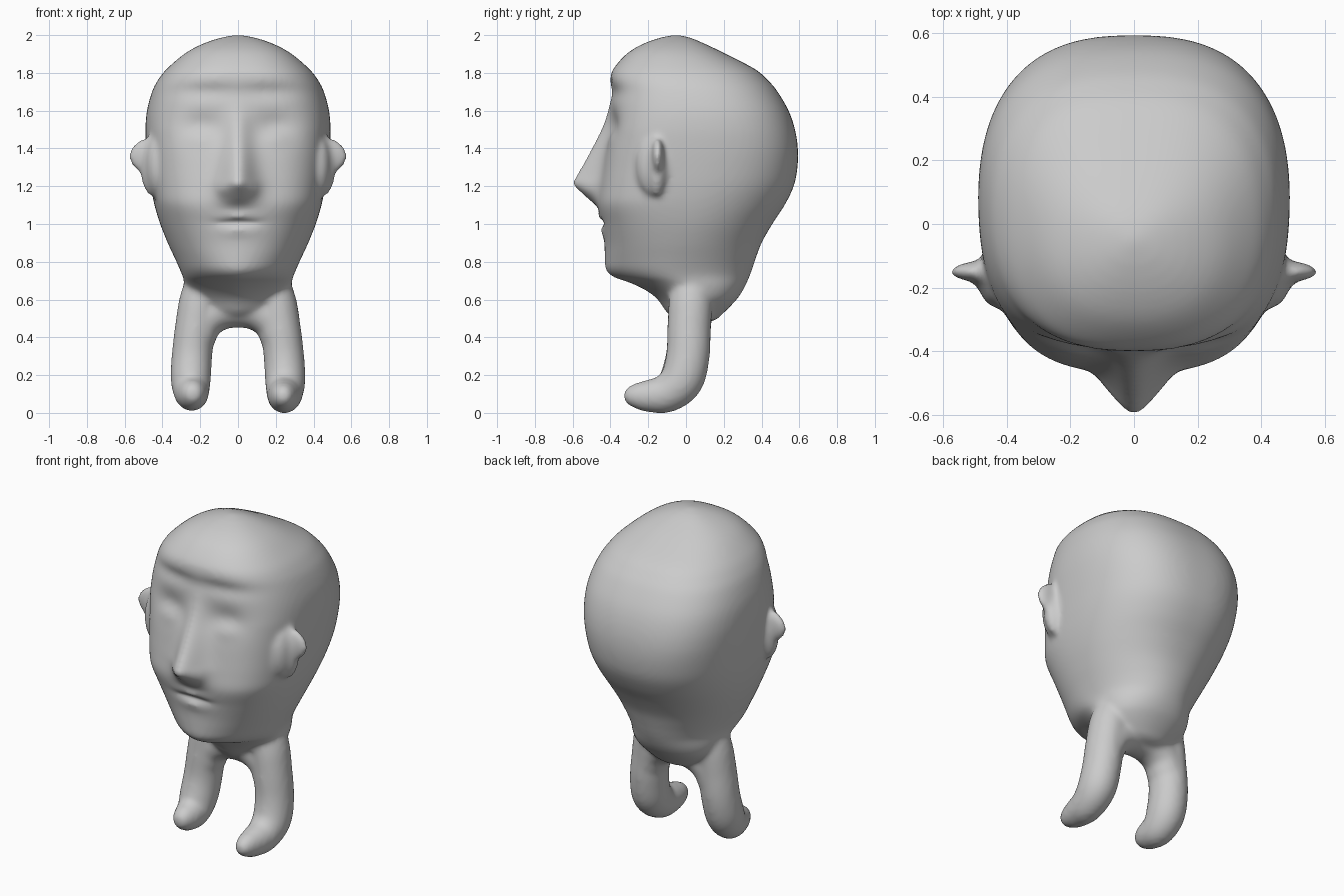
import bpy, bmesh, math
from mathutils import Vector, Matrix

if "Cube" in bpy.data.objects:
    bpy.data.objects.remove(bpy.data.objects["Cube"], do_unlink=True)

clay = bpy.data.materials.new("grey_clay")
clay.use_nodes = True
GREY = (0.6, 0.6, 0.6, 1)
clay.diffuse_color = GREY
clay.node_tree.nodes["Principled BSDF"].inputs["Base Color"].default_value = GREY


def clamp(t):
    return min(1, max(0, t))


def spline(rows, steps):
    """Catmull-Rom interpolation through rows of numbers."""
    rows = [Vector(r) for r in rows]
    out = []
    for i in range(len(rows) - 1):
        a, b, c, d = rows[max(i - 1, 0)], rows[i], rows[i + 1], rows[min(i + 2, len(rows) - 1)]
        for k in range(steps):
            t = k / steps
            out.append(0.5 * (2 * b + (c - a) * t + (2 * a - 5 * b + 4 * c - d) * t ** 2
                              + (3 * b - a - 3 * c + d) * t ** 3))
    return out + [rows[-1]]


def loft(bm, rings):
    """Skin closed rings; the end rings shrink to a point."""
    loops = [[bm.verts.new(p) for p in ring] for ring in rings]
    n = len(loops[0])
    for lo, hi in zip(loops, loops[1:]):
        for j in range(n):
            k = (j + 1) % n
            bm.faces.new((lo[j], lo[k], hi[k], hi[j]))
    for end in (loops[0], loops[-1]):
        bmesh.ops.remove_doubles(bm, verts=end, dist=0.0001)


def tube(bm, rows, sides=32):
    """Round limb along rows of x, y, z, radius; slightly slimmer sideways."""
    path = spline(rows, 6)
    u = Vector((0, 1, 0))
    rings = []
    for i, p in enumerate(path):
        t = (path[min(i + 1, len(path) - 1)] - path[max(i - 1, 0)]).xyz.normalized()
        u = (u - u.dot(t) * t).normalized()
        v = t.cross(u) * 0.93
        r = max(p.w, 1e-6)
        angles = [2 * math.pi * j / sides for j in range(sides)]
        rings.append([p.xyz + r * (u * math.cos(a) + v * math.sin(a)) for a in angles])
    loft(bm, rings)


# Head sections: height, front, back, half width
HEAD = [
    (0.47, 0.03, 0.05, 0), (0.49, -0.04, 0.15, 0.12), (0.53, -0.1, 0.2, 0.19),
    (0.6, -0.15, 0.268, 0.25), (0.65, -0.215, 0.302, 0.272), (0.69, -0.3, 0.322, 0.284),
    (0.72, -0.385, 0.335, 0.292), (0.76, -0.425, 0.35, 0.308), (0.82, -0.43, 0.37, 0.335),
    (0.9, -0.432, 0.4, 0.372), (1, -0.445, 0.457, 0.412), (1.1, -0.465, 0.522, 0.442),
    (1.2, -0.455, 0.57, 0.462), (1.3, -0.44, 0.59, 0.475), (1.4, -0.425, 0.592, 0.485),
    (1.5, -0.41, 0.577, 0.49), (1.6, -0.4, 0.543, 0.482), (1.7, -0.398, 0.485, 0.455),
    (1.76, -0.402, 0.435, 0.425), (1.82, -0.385, 0.365, 0.378), (1.9, -0.315, 0.212, 0.285),
    (1.95, -0.235, 0.108, 0.195), (1.985, -0.14, 0.025, 0.095), (2.003, -0.05, -0.05, 0),
]

# Face relief: side offset, height, width, tallness, push outward
RELIEF = [
    (0.19, 1.51, 0.11, 0.08, -0.032),   # eye sockets
    (0.2, 1.46, 0.07, 0.045, 0.016),    # closed eyes
    (0.17, 1.7, 0.17, 0.045, -0.018),   # crease under the forehead
    (0.08, 1.18, 0.035, 0.035, 0.018),  # nostril wings
    (0, 1.037, 0.09, 0.018, 0.012),     # upper lip
    (0, 1.008, 0.1, 0.014, -0.035),     # mouth slit
    (0, 0.965, 0.09, 0.03, 0.01),       # lower lip
]


def face_push(x, z):
    x = abs(x)
    push = sum(d * math.exp(-((x - cx) / w) ** 2 - ((z - cz) / h) ** 2)
               for cx, cz, w, h, d in RELIEF)
    # Nose: grows from the brow to its tip, then cuts back underneath
    t = clamp((1.68 - z) / 0.46)
    under = clamp((z - 1.09) / 0.12)
    width = 0.05 + 0.04 * t
    return push + 0.15 * t ** 1.4 * under * math.exp(-(x / width) ** 2)


def head_ring(row, sides=200):
    z, front, back, half = row
    cy = (front + back) / 2
    half, depth = max(half, 1e-6), max((back - front) / 2, 1e-6)
    # Squareness: round chin, broad cheeks, boxy back of the skull
    face = 1.65 + 1.35 * clamp((z - 0.72) / 0.4) - 0.6 * clamp((z - 1.5) / 0.4)
    skull = 2.1 + 0.45 * clamp((z - 0.8) / 0.6)
    ring = []
    for j in range(sides):
        a = 2 * math.pi * j / sides
        c, s = math.cos(a), math.sin(a)
        n = 2.1 + ((face if s < 0 else skull) - 2.1) * abs(s) ** 0.5
        r = (abs(c / half) ** n + abs(s / depth) ** n) ** (-1 / n)
        x, y = r * c, cy + r * s
        if s < 0 and 0.7 < z < 1.9:
            y -= face_push(x, z) * min(1, -2 * s)
        ring.append((x, y, z))
    return ring


# Leg centre line: x, y, z, radius
LEG = [
    (0.13, 0.04, 0.78, 0), (0.15, 0.035, 0.72, 0.1), (0.198, 0.025, 0.6, 0.115),
    (0.225, 0.017, 0.45, 0.115), (0.243, 0.01, 0.3, 0.115), (0.25, -0.022, 0.175, 0.115),
    (0.247, -0.1, 0.105, 0.103), (0.242, -0.19, 0.09, 0.088), (0.24, -0.265, 0.09, 0.068),
    (0.24, -0.315, 0.09, 0.04), (0.24, -0.333, 0.09, 0),
]
# Half of the arch between the legs
ARCH = [
    (-0.235, 0.015, 0.33, 0), (-0.23, 0.015, 0.37, 0.1), (-0.185, 0.025, 0.48, 0.11),
    (-0.1, 0.03, 0.54, 0.112), (0, 0.03, 0.557, 0.114),
]


def ellipsoid(bm, centre, radii):
    m = Matrix.Translation(centre) @ Matrix.Diagonal((*radii, 1))
    bmesh.ops.create_icosphere(bm, subdivisions=4, radius=1, matrix=m)


bm = bmesh.new()
loft(bm, [head_ring(r) for r in spline(HEAD, 8)])
tube(bm, ARCH + [(-x, y, z, r) for x, y, z, r in ARCH[-2::-1]])
for side in (-1, 1):
    # The right foot is shorter and sits a little higher
    reach, lift = (0.75, 0.012) if side < 0 else (1, 0)
    tube(bm, [(side * x, y * reach if y < -0.05 else y, z + lift, r) for x, y, z, r in LEG])
    # Ear: thin pointed flap on a low swelling
    ellipsoid(bm, (side * 0.45, -0.15, 1.36), (0.128, 0.036, 0.1))
    ellipsoid(bm, (side * 0.45, -0.155, 1.31), (0.068, 0.055, 0.165))
    ellipsoid(bm, (side * 0.425, -0.165, 1.31), (0.068, 0.1, 0.17))
bmesh.ops.recalc_face_normals(bm, faces=bm.faces)
mesh = bpy.data.meshes.new("walking_head")
bm.to_mesh(mesh)
bm.free()
mesh.materials.append(clay)
body = bpy.data.objects.new("walking_head", mesh)
bpy.context.collection.objects.link(body)
for poly in mesh.polygons:
    poly.use_smooth = True

# Fuse the parts into one soft skin
fuse = body.modifiers.new("fuse", 'REMESH')
fuse.mode = 'VOXEL'
fuse.voxel_size = 0.014
fuse.use_smooth_shade = True
soften = body.modifiers.new("soften", 'SMOOTH')
soften.factor = 0.5
soften.iterations = 10
